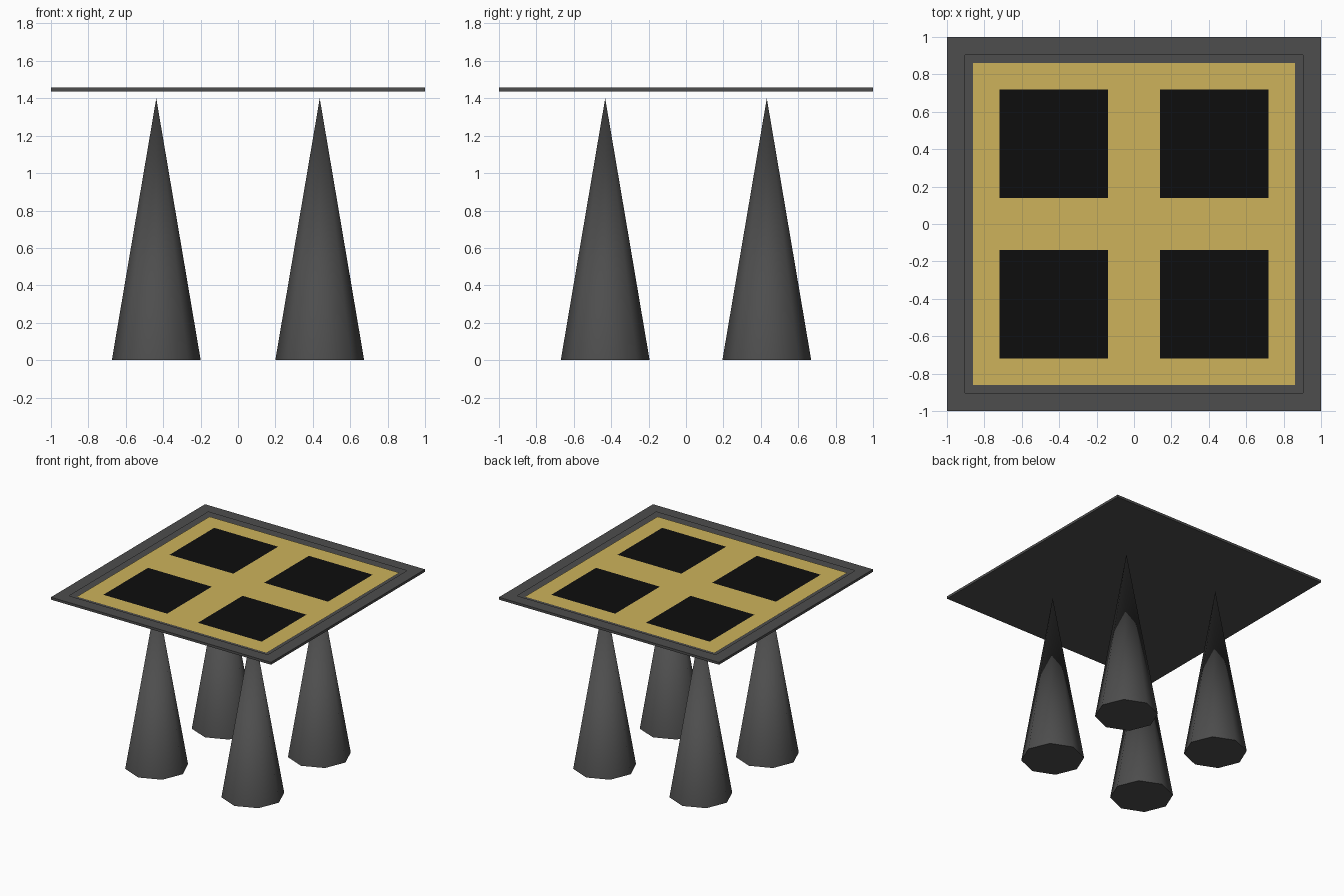
import bpy
import bmesh
import math

cube = bpy.data.objects.get("Cube")
if cube:
    bpy.data.objects.remove(cube, do_unlink=True)


def make_material(name, rgb):
    mat = bpy.data.materials.new(name)
    mat.use_nodes = True
    colour = (*rgb, 1.0)
    mat.diffuse_color = colour
    mat.node_tree.nodes["Principled BSDF"].inputs["Base Color"].default_value = colour
    return mat


dark_grey = make_material("dark grey", (0.075, 0.075, 0.075))
gold = make_material("gold", (0.61, 0.45, 0.105))
black = make_material("black", (0.004, 0.004, 0.004))


def make_object(name, bm, materials):
    mesh = bpy.data.meshes.new(name)
    bm.to_mesh(mesh)
    bm.free()
    for mat in materials:
        mesh.materials.append(mat)
    obj = bpy.data.objects.new(name, mesh)
    bpy.context.collection.objects.link(obj)
    return obj


BOTTOM, TOP, RECESS = 1.437, 1.457, 0.012
RIM = 0.862

# Thin square tray: a slab whose top face is inset and sunk
bm = bmesh.new()
bmesh.ops.create_cube(bm, size=2)
for v in bm.verts:
    v.co.z = TOP if v.co.z > 0 else BOTTOM
top_face = max(bm.faces, key=lambda f: f.calc_center_median().z)
bmesh.ops.inset_individual(bm, faces=[top_face], thickness=1 - RIM)
floor = bmesh.ops.extrude_discrete_faces(bm, faces=[top_face])["faces"][0]
# Sink the floor and drop it; the inlaid panel closes the recess
rim_edges = [e for e in bm.edges if e.is_boundary
             and all(abs(v.co.x) < 0.9 for v in e.verts) and floor not in e.link_faces]
bmesh.ops.delete(bm, geom=[floor], context='FACES')
walls = bmesh.ops.extrude_edge_only(bm, edges=rim_edges)
for item in walls["geom"]:
    if isinstance(item, bmesh.types.BMVert):
        item.co.z -= RECESS
bmesh.ops.recalc_face_normals(bm, faces=bm.faces[:])
make_object("tabletop_frame", bm, [dark_grey])

# Gold panel with four black square inlays cut as grid cells
cuts = [-RIM, -0.72, -0.14, 0.14, 0.72, RIM]
bm = bmesh.new()
grid = [[bm.verts.new((x, y, TOP - RECESS)) for y in cuts] for x in cuts]
for i in range(5):
    for j in range(5):
        face = bm.faces.new((grid[i][j], grid[i + 1][j], grid[i + 1][j + 1], grid[i][j + 1]))
        face.material_index = 1 if i % 2 and j % 2 else 0
make_object("inlaid_panel", bm, [gold, black])

# Four eight-sided conical legs
LEG_HEIGHT = 1.4
for side, x in (("right", -0.437), ("left", 0.437)):
    for end, y in (("front", -0.432), ("back", 0.432)):
        bpy.ops.mesh.primitive_cone_add(vertices=8, radius1=0.2375, radius2=0,
                                        depth=LEG_HEIGHT, location=(x, y, LEG_HEIGHT / 2))
        leg = bpy.context.object
        leg.name = f"{end}_{side}_leg"
        leg.data.materials.append(dark_grey)
        bpy.ops.object.shade_smooth_by_angle(angle=math.radians(60))
